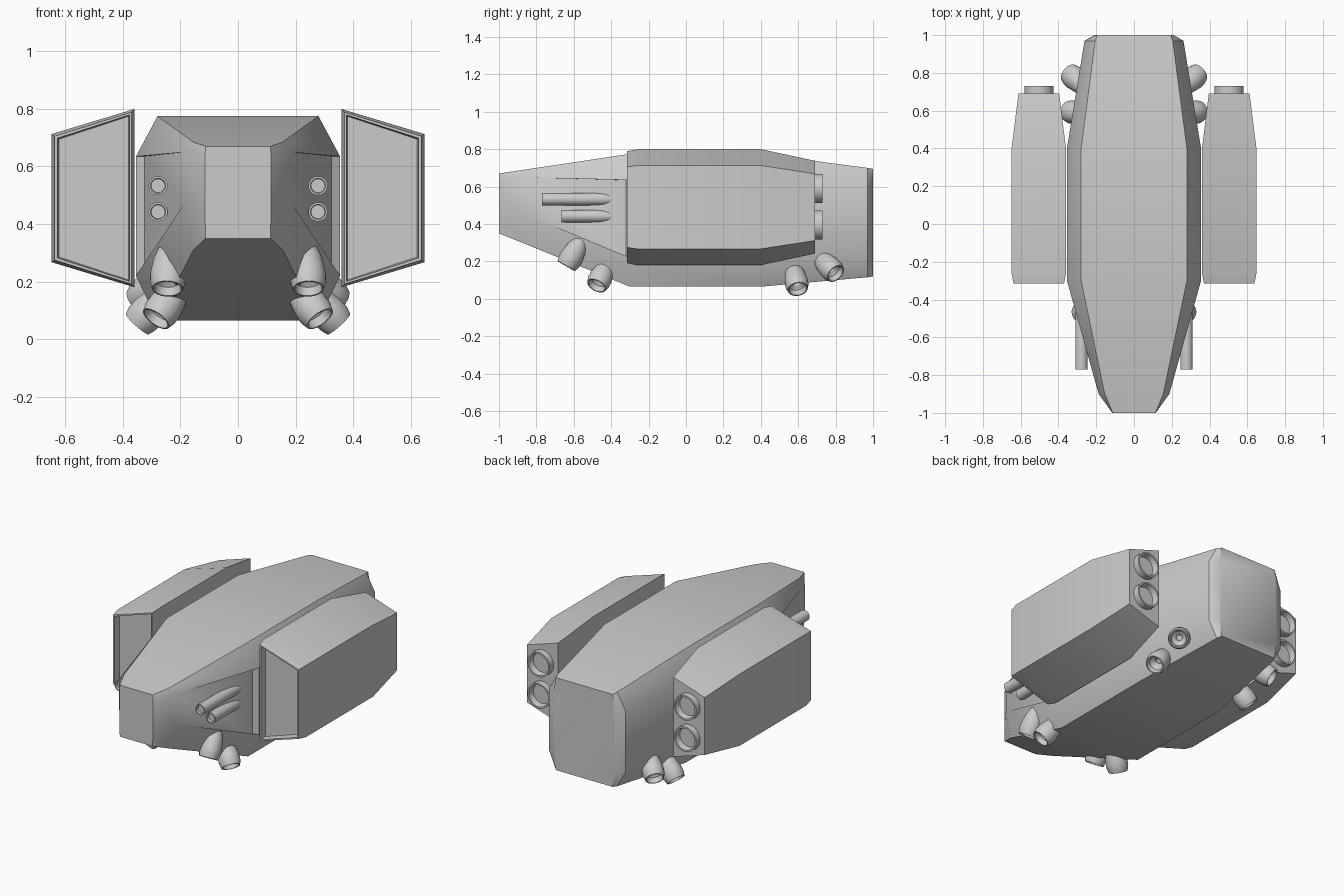
import bpy, bmesh, math
from mathutils import Vector

if "Cube" in bpy.data.objects:
    bpy.data.objects.remove(bpy.data.objects["Cube"])


def finish(bm, name, mirror=False, angle=30):
    bmesh.ops.remove_doubles(bm, verts=bm.verts, dist=0.0005)
    bmesh.ops.recalc_face_normals(bm, faces=bm.faces)
    mesh = bpy.data.meshes.new(name)
    bm.to_mesh(mesh)
    bm.free()
    ob = bpy.data.objects.new(name, mesh)
    bpy.context.collection.objects.link(ob)
    if mirror:
        mod = ob.modifiers.new("mirror", 'MIRROR')
        mod.use_mirror_merge = False
    bpy.ops.object.select_all(action='DESELECT')
    ob.select_set(True)
    bpy.context.view_layer.objects.active = ob
    bpy.ops.object.shade_smooth_by_angle(angle=math.radians(angle))
    return ob


def loft(rings):
    """Skin a list of equal-length vertex rings and cap both ends."""
    bm = bmesh.new()
    rows = [[bm.verts.new(p) for p in r] for r in rings]
    n = len(rows[0])
    for a, b in zip(rows, rows[1:]):
        for i in range(n):
            j = (i + 1) % n
            bm.faces.new((a[i], a[j], b[j], b[i]))
    first = bm.faces.new(rows[0][::-1])
    bm.faces.new(rows[-1])
    return bm, first


def lathe(name, profile, origin, direction, sides=24):
    """Revolve (radius, distance) points around an axis, mirrored in x."""
    turn = Vector(direction).to_track_quat('Z', 'Y')
    rings = []
    for r, t in profile:
        rings.append([Vector(origin) + turn @ Vector((
            r * math.cos(2 * math.pi * k / sides),
            r * math.sin(2 * math.pi * k / sides), t)) for k in range(sides)])
    bm, _ = loft(rings)
    return finish(bm, name, mirror=True)


# Hull: eight-sided sections (y, top half-width, top z, side half-width,
# upper side z, lower side z, bottom z)
sections = [
    (-1.00, 0.113, 0.67, 0.115, 0.63, 0.46, 0.35),
    (-0.90, 0.155, 0.685, 0.187, 0.65, 0.47, 0.31),
    (-0.30, 0.280, 0.775, 0.355, 0.635, 0.22, 0.065),
    (0.40, 0.280, 0.775, 0.355, 0.635, 0.22, 0.065),
    (0.97, 0.205, 0.70, 0.262, 0.60, 0.215, 0.115),
    (1.00, 0.195, 0.695, 0.210, 0.60, 0.215, 0.12),
]
rings = []
for y, tw, tz, sw, uz, lz, bz in sections:
    half = [(tw, tz), (sw, uz), (sw, lz), (tw, bz)]
    rings.append([(x, y, z) for x, z in half] + [(-x, y, z) for x, z in half[::-1]])
hull, _ = loft(rings)

# Gun bays: each forward side panel sinks in towards its rear end
bays = []
for f in hull.faces:
    c = f.calc_center_median()
    if -0.8 < c.y < -0.4 and abs(c.x) > 0.2 and 0.43 < c.z < 0.6:
        bays.append(f)
for f in bays:
    new = bmesh.ops.extrude_face_region(hull, geom=[f])["geom"]
    for v in [g for g in new if isinstance(g, bmesh.types.BMVert)]:
        if v.co.y > -0.5:
            v.co.x -= math.copysign(0.03, v.co.x)
            v.co.y = -0.32
    if f.is_valid:
        hull.faces.remove(f)
finish(hull, "hull")

# Engine pods: tapered trapezoid sections scaled about the pod axis
cx, cz = 0.504, 0.49
outline = [(0.36, 0.80), (0.648, 0.713), (0.648, 0.267), (0.36, 0.18)]
rings = []
for y, sx, sz in [(-0.315, 0.93, 0.965), (-0.26, 1, 1), (0.40, 1, 1), (0.69, 0.75, 0.8)]:
    rings.append([(cx + (x - cx) * sx, y, cz + (z - cz) * sz) for x, z in outline])
# Front edge keeps its full height on the inner wall
pod, front = loft(rings)
bmesh.ops.recalc_face_normals(pod, faces=pod.faces)
bmesh.ops.inset_region(pod, faces=[front], thickness=0.012)
bmesh.ops.inset_region(pod, faces=[front], thickness=0.006, depth=-0.04)
finish(pod, "engine_pod", mirror=True, angle=20)

# Pod exhausts: two open tubes on each pod's rear face
for i, z in enumerate((0.59, 0.395)):
    lathe(f"pod_exhaust_{i + 1}",
          [(0.077, -0.03), (0.077, 0.04), (0.067, 0.04), (0.060, 0.004)],
          (0.504, 0.69, z), (0, 1, 0), 32)

# Guns: pairs of barrels half sunk in the side bays
for i, (tip, z) in enumerate([(-0.77, 0.533), (-0.665, 0.442)]):
    end = -0.35 - tip
    lathe(f"gun_barrel_{i + 1}",
          [(0.024, 0.015), (0.026, 0), (0.033, 0), (0.033, end - 0.09),
           (0.028, end - 0.04), (0.015, end)],
          (0.278, tip, z), (0, 1, 0))

# Manoeuvring thrusters: rounded bodies with flared hollow mouths
thruster = [(0.012, -0.19), (0.035, -0.165), (0.052, -0.12), (0.062, -0.06),
            (0.062, -0.028), (0.054, 0), (0.048, 0), (0.042, -0.03),
            (0.022, -0.045), (0.016, -0.06)]
places = [
    ((0.245, -0.640, 0.175), (0.03, -0.50, -0.85)),
    ((0.285, -0.478, 0.070), (0.52, -0.38, -0.72)),
    ((0.350, 0.598, 0.052), (0.65, 0.15, -0.72)),
    ((0.345, 0.800, 0.135), (0.60, 0.55, -0.55)),
]
for i, (pos, aim) in enumerate(places):
    lathe(f"thruster_{i + 1}", thruster, pos, aim)
